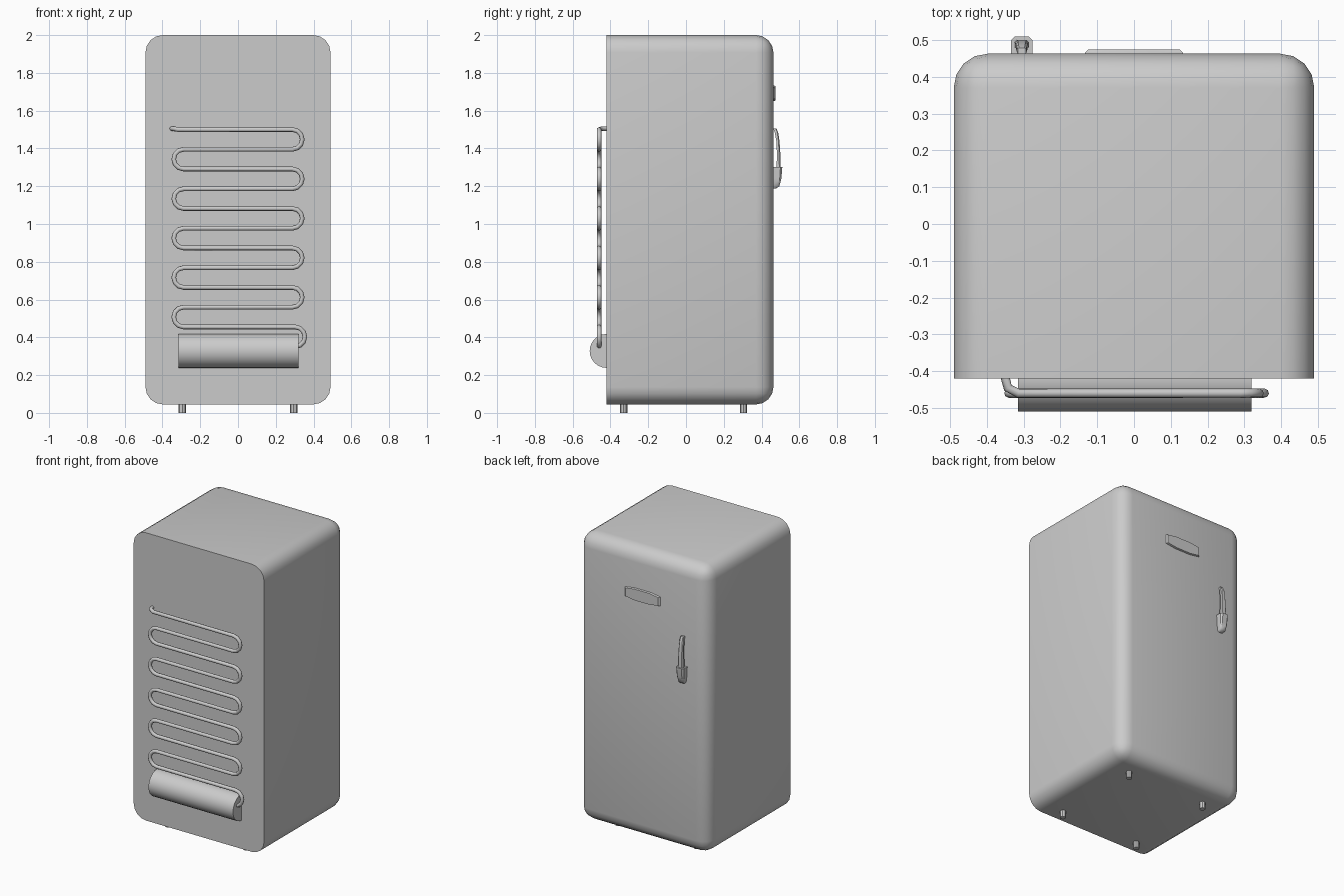
import bpy, bmesh, math
from mathutils import Vector, Matrix

cube = bpy.data.objects.get("Cube")
if cube:
    bpy.data.objects.remove(cube, do_unlink=True)

# One plain grey for everything
grey = bpy.data.materials.new("light_grey")
grey.use_nodes = True
colour = (0.6, 0.6, 0.6, 1)
grey.diffuse_color = colour
grey.node_tree.nodes["Principled BSDF"].inputs["Base Color"].default_value = colour


def add(name, bm, angle=40):
    bmesh.ops.recalc_face_normals(bm, faces=bm.faces)
    mesh = bpy.data.meshes.new(name)
    bm.to_mesh(mesh)
    bm.free()
    mesh.materials.append(grey)
    ob = bpy.data.objects.new(name, mesh)
    bpy.context.collection.objects.link(ob)
    bpy.ops.object.select_all(action='DESELECT')
    ob.select_set(True)
    bpy.context.view_layer.objects.active = ob
    bpy.ops.object.shade_smooth_by_angle(angle=math.radians(angle))
    return ob


def loft(name, rings, angle=40):
    """Skin a list of equal-length point rings and cap both ends."""
    bm = bmesh.new()
    loops = [[bm.verts.new(p) for p in ring] for ring in rings]
    n = len(loops[0])
    for a, b in zip(loops, loops[1:]):
        for i in range(n):
            j = (i + 1) % n
            bm.faces.new((a[i], a[j], b[j], b[i]))
    bm.faces.new(loops[0])
    bm.faces.new(loops[-1])
    return add(name, bm, angle)


def cylinder(name, centre, radius, depth, sides, turn=Matrix()):
    bm = bmesh.new()
    bmesh.ops.create_cone(bm, cap_ends=True, segments=sides, radius1=radius,
                          radius2=radius, depth=depth,
                          matrix=Matrix.Translation(centre) @ turn)
    return add(name, bm)


# Cabinet: rounded everywhere except around the flat condenser wall
WALL, DOOR = -0.42, 0.463
bm = bmesh.new()
bmesh.ops.create_cube(bm, size=1, matrix=Matrix.Translation((0, (WALL + DOOR) / 2, 1.0225))
                      @ Matrix.Diagonal((0.98, DOOR - WALL, 1.955, 1)))
round_edges = [e for e in bm.edges if any(v.co.y > 0 for v in e.verts)]
bmesh.ops.bevel(bm, geom=round_edges, offset=0.092, segments=4, profile=0.5, affect='EDGES')
add("cabinet", bm)

# Feet
for side, x in (("left", 0.295), ("right", -0.295)):
    for end, y in (("front", -0.33), ("back", 0.305)):
        cylinder(f"{end}_{side}_foot", (x, y, 0.025), 0.019, 0.05, 8)

# Compressor drum, half sunk in the wall
cylinder("compressor", (0.002, WALL, 0.328), 0.09, 0.635, 24,
         Matrix.Rotation(math.pi / 2, 4, 'Y'))

# Condenser coil: a zigzag pipe with round returns
STEP, PIPE_Y = 0.1045, -0.46
path = [(-0.352, WALL + 0.01, 1.505), (-0.343, -0.445, 1.505), (-0.315, PIPE_Y, 1.5)]
for row in range(11):
    side = 1 if row % 2 == 0 else -1
    reach = 0.302 if row == 10 else 0.288
    middle = 1.5 - (row + 0.5) * STEP
    for k in range(7):
        a = math.pi / 2 - k * math.pi / 6
        path.append((side * (reach + math.cos(a) * STEP / 2), PIPE_Y,
                     middle + math.sin(a) * STEP / 2))
curve = bpy.data.curves.new("condenser_coil", 'CURVE')
curve.dimensions = '3D'
curve.bevel_depth = 0.0125
curve.bevel_resolution = 2
curve.use_fill_caps = True
spline = curve.splines.new('POLY')
spline.points.add(len(path) - 1)
for point, co in zip(spline.points, path):
    point.co = (*co, 1)
spline.use_smooth = True
curve.materials.append(grey)
bpy.context.collection.objects.link(bpy.data.objects.new("condenser_coil", curve))

# Door handle: chamfered slices (z, inner y, outer y, half width)
HANDLE_X = -0.305


def slice_ring(z, y0, y1, w):
    c = 0.35 * w
    return [Vector((HANDLE_X + x, y, z)) for x, y in (
        (-w, y0), (w, y0), (w, y1 - c), (w - c, y1), (c - w, y1), (-w, y1 - c))]


loft("handle_grip", [slice_ring(*s) for s in (
    (1.187, 0.455, 0.476, 0.014), (1.2, 0.455, 0.494, 0.022),
    (1.24, 0.455, 0.505, 0.026), (1.302, 0.455, 0.51, 0.029))])
loft("handle_lever", [slice_ring(*s) for s in (
    (1.295, 0.48, 0.501, 0.02), (1.38, 0.481, 0.499, 0.018),
    (1.44, 0.478, 0.495, 0.016), (1.485, 0.47, 0.488, 0.014),
    (1.505, 0.462, 0.479, 0.011))])

# Door badge: a plate that is tallest in the middle, with a chamfered rim
outline = [(-0.133, -0.03), (-0.06, -0.041), (0.06, -0.041), (0.133, -0.03),
           (0.133, 0.03), (0.06, 0.041), (-0.06, 0.041), (-0.133, 0.03)]
loft("badge", [[(x * k, y, 1.692 + z * k) for x, z in outline]
               for y, k in ((0.455, 1), (0.466, 1), (0.475, 0.93))], 20)
